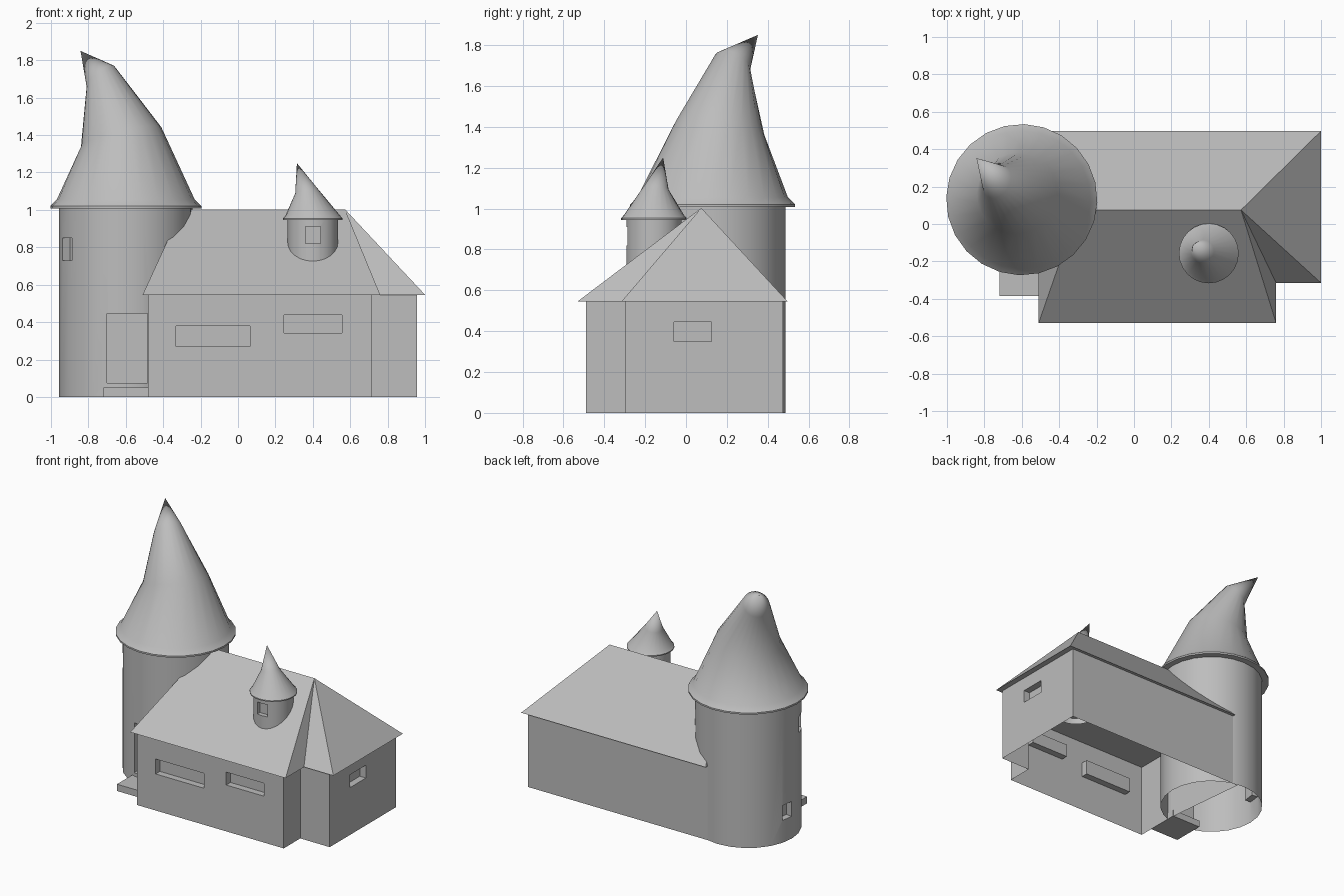
import bpy, bmesh, math
from mathutils import Vector, Matrix

if "Cube" in bpy.data.objects:
    bpy.data.objects.remove(bpy.data.objects["Cube"], do_unlink=True)

SIDES = 24
GREY = (0.51, 0.51, 0.51, 1)
mat = bpy.data.materials.new("plain grey")
mat.use_nodes = True
mat.diffuse_color = GREY
mat.node_tree.nodes["Principled BSDF"].inputs["Base Color"].default_value = GREY


def finish(name, bm):
    """Turn a bmesh into a named object with the shared material."""
    bmesh.ops.recalc_face_normals(bm, faces=bm.faces)
    mesh = bpy.data.meshes.new(name)
    bm.to_mesh(mesh)
    bm.free()
    mesh.materials.append(mat)
    ob = bpy.data.objects.new(name, mesh)
    bpy.context.collection.objects.link(ob)
    return ob


def activate(ob):
    bpy.ops.object.select_all(action='DESELECT')
    ob.select_set(True)
    bpy.context.view_layer.objects.active = ob


def smooth(ob):
    activate(ob)
    bpy.ops.object.shade_smooth_by_angle(angle=math.radians(35))


def prism(name, outline, z0, z1):
    bm = bmesh.new()
    base = bm.faces.new([bm.verts.new((x, y, z0)) for x, y in outline])
    top = bmesh.ops.extrude_face_region(bm, geom=[base])["geom"]
    bmesh.ops.translate(bm, vec=(0, 0, z1 - z0),
                        verts=[v for v in top if isinstance(v, bmesh.types.BMVert)])
    return finish(name, bm)


def circle(cx, cy, r):
    turn = math.tau / SIDES
    return [(cx + r * math.cos(i * turn), cy + r * math.sin(i * turn)) for i in range(SIDES)]


def box(name, centre, size, angle=0):
    bm = bmesh.new()
    m = Matrix.Translation(centre) @ Matrix.Rotation(angle, 4, 'Z') @ Matrix.Diagonal((*size, 1))
    bmesh.ops.create_cube(bm, size=1, matrix=m)
    return finish(name, bm)


def recess(ob, cutters):
    """Cut niches into a solid."""
    for c in cutters:
        c.hide_render = True
        mod = ob.modifiers.new("niche", 'BOOLEAN')
        mod.operation = 'DIFFERENCE'
        mod.solver = 'EXACT'
        mod.object = c
        activate(ob)
        bpy.ops.object.modifier_apply(modifier=mod.name)
        bpy.data.objects.remove(c, do_unlink=True)


def open_bottom(ob):
    """Remove the ground face so that the walls form a shell."""
    bm = bmesh.new()
    bm.from_mesh(ob.data)
    low = min(v.co.z for v in bm.verts)
    floor = [f for f in bm.faces if all(v.co.z < low + 0.001 for v in f.verts)]
    bmesh.ops.delete(bm, geom=floor, context='FACES')
    bm.to_mesh(ob.data)
    bm.free()


def spire(name, rings, tip, lean):
    """Loft tilted rings (centre, radius, tilt in degrees) up to a bent tip."""
    bm = bmesh.new()
    d = Vector((*lean, 0)).normalized()
    side = Vector((-d.y, d.x, 0))
    loops = []
    for centre, r, tilt in rings:
        t = math.radians(tilt)
        u = d * math.cos(t) - Vector((0, 0, math.sin(t)))
        loops.append([bm.verts.new(Vector(centre) + r * (math.cos(a) * u + math.sin(a) * side))
                      for a in (math.tau * i / SIDES for i in range(SIDES))])
    bm.faces.new(loops[0])
    for lo, hi in zip(loops, loops[1:]):
        for i in range(SIDES):
            j = (i + 1) % SIDES
            bm.faces.new((lo[i], lo[j], hi[j], hi[i]))
    top = bm.verts.new(tip)
    for i in range(SIDES):
        bm.faces.new((loops[-1][i], loops[-1][(i + 1) % SIDES], top))
    smooth(finish(name, bm))


# House walls with recessed windows
EAVE = .546
walls = prism("house_walls", [(-.482, -.49), (.717, -.49), (.717, -.297), (.958, -.297),
                              (.958, .475), (-.55, .475), (-.482, -.17)], 0, EAVE)
recess(walls, [
    box("window_cut", (-.133, -.49, .325), (.395, .1, .11)),
    box("window_cut", (.402, -.49, .39), (.31, .1, .095)),
    box("window_cut", (.958, .033, .397), (.1, .185, .095)),
])
open_bottom(walls)

# Hipped roof with an inner corner, fanned from the two ridge ends
bm = bmesh.new()
eave = [bm.verts.new((x, y, EAVE)) for x, y in
        [(-.51, -.53), (.76, -.53), (.76, -.315), (1, -.315), (1, .497), (-.51, .497)]]
left_peak = bm.verts.new((-.3, .075, 1.003))
right_peak = bm.verts.new((.572, .075, 1.003))
bm.faces.new(eave)
bm.faces.new((eave[0], eave[1], right_peak, left_peak))
for i in (1, 2, 3):
    bm.faces.new((eave[i], eave[i + 1], right_peak))
bm.faces.new((eave[4], eave[5], left_peak, right_peak))
bm.faces.new((eave[5], eave[0], left_peak))
finish("house_roof", bm)

# Round tower with door and two small windows
TX, TY, TR = -.6, .13, .357
tower = prism("tower_wall", circle(TX, TY, TR), 0, 1.01)


def tower_window(degrees, z, width, height):
    a = math.radians(degrees)
    spot = (TX + TR * math.cos(a), TY + TR * math.sin(a), z)
    return box("window_cut", spot, (.1, width, height), a)


recess(tower, [
    tower_window(207, .79, .11, .12),
    tower_window(172, .22, .09, .11),
    box("door_cut", (-.592, -.28, .26), (.215, .2, .37)),
])
open_bottom(tower)
smooth(tower)
box("door_step", (-.6, -.265, .025), (.24, .24, .05))

spire("tower_roof", [
    ((TX, TY, 1.008), .404, 0),
    ((TX, TY, 1.02), .404, 0),
    ((TX, TY, 1.055), .369, 0),
    ((-.625, .165, 1.39), .221, 16),
    ((-.733, .226, 1.708), .0945, 44),
], (-.842, .352, 1.85), (-.85, .53))

# Small turret on the front slope
UX, UY = .4, -.157
turret = prism("turret_wall", circle(UX, UY, .135), .5, .95)
recess(turret, [box("window_cut", (UX, UY - .135, .865), (.08, .07, .09))])
open_bottom(turret)
smooth(turret)

spire("turret_roof", [
    ((UX, UY, .945), .16, 0),
    ((UX, UY, .953), .16, 0),
    ((UX, UY, .97), .146, 0),
    ((.367, -.147, 1.1), .062, 12),
], (.315, -.112, 1.25), (-1, .6))
